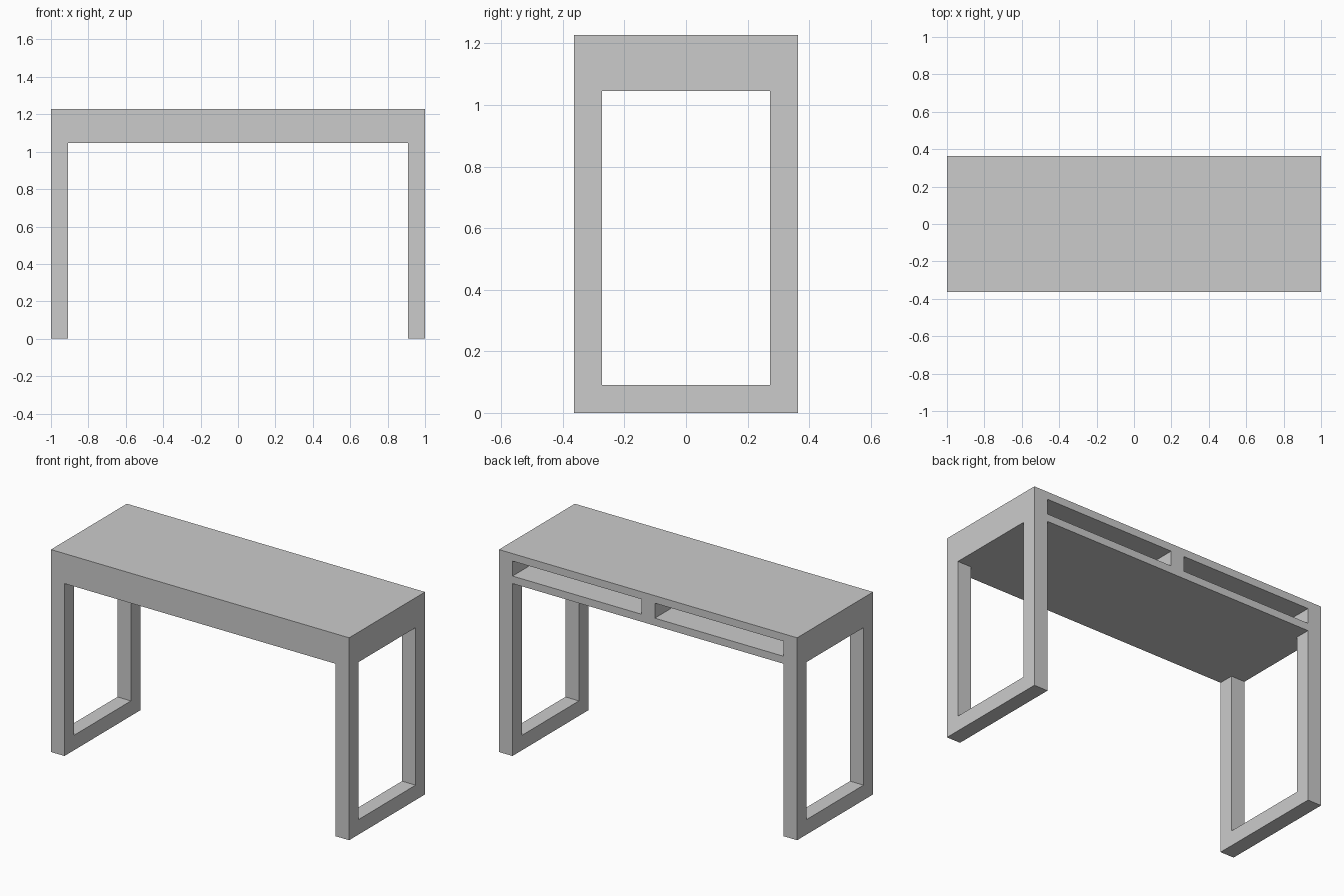
import bpy, bmesh

if "Cube" in bpy.data.objects:
    bpy.data.objects.remove(bpy.data.objects["Cube"])

U = 1 / 11                      # board module: leg thickness
W, D, H = 22 * U, 8 * U, 13.5 * U
BODY = 2 * U                    # height of the shelf body


def new_object(name, bm):
    bmesh.ops.recalc_face_normals(bm, faces=bm.faces)
    mesh = bpy.data.meshes.new(name)
    bm.to_mesh(mesh)
    bm.free()
    ob = bpy.data.objects.new(name, mesh)
    bpy.context.collection.objects.link(ob)
    return ob


def box(name, lo, hi):
    bm = bmesh.new()
    bmesh.ops.create_cube(bm, size=1)
    for v in bm.verts:
        v.co = [(a + b) / 2 + c * (b - a) for a, b, c in zip(lo, hi, v.co)]
    return new_object(name, bm)


def u_frame(name, x):
    # U-shaped profile in the YZ plane, extruded along X
    y, i, top = D / 2, D / 2 - U, H - BODY
    profile = [(-y, 0), (y, 0), (y, top), (i, top),
               (i, U), (-i, U), (-i, top), (-y, top)]
    bm = bmesh.new()
    face = bm.faces.new([bm.verts.new((x, a, b)) for a, b in profile])
    ext = bmesh.ops.extrude_face_region(bm, geom=[face])
    verts = [g for g in ext["geom"] if isinstance(g, bmesh.types.BMVert)]
    bmesh.ops.translate(bm, verts=verts, vec=(U, 0, 0))
    return new_object(name, bm)


# Desktop body with two compartments open at the back
desktop = box("desktop", (-W / 2, -D / 2, H - BODY), (W / 2, D / 2, H))
for side, x0, x1 in (("left", -W / 2 + U, -U / 2), ("right", U / 2, W / 2 - U)):
    cutter = box(side + "_compartment_cutter",
                 (x0, -D / 2 + U, H - 1.5 * U), (x1, D / 2 + U, H - U / 2))
    cutter.hide_render = True
    cutter.hide_viewport = False
    mod = desktop.modifiers.new(side + "_compartment", 'BOOLEAN')
    mod.operation = 'DIFFERENCE'
    mod.solver = 'EXACT'
    mod.object = cutter
    bpy.context.view_layer.objects.active = desktop
    bpy.ops.object.modifier_apply(modifier=mod.name)
    bpy.data.objects.remove(cutter)

# Leg frames at both ends
u_frame("left_leg_frame", -W / 2)
u_frame("right_leg_frame", W / 2 - U)
